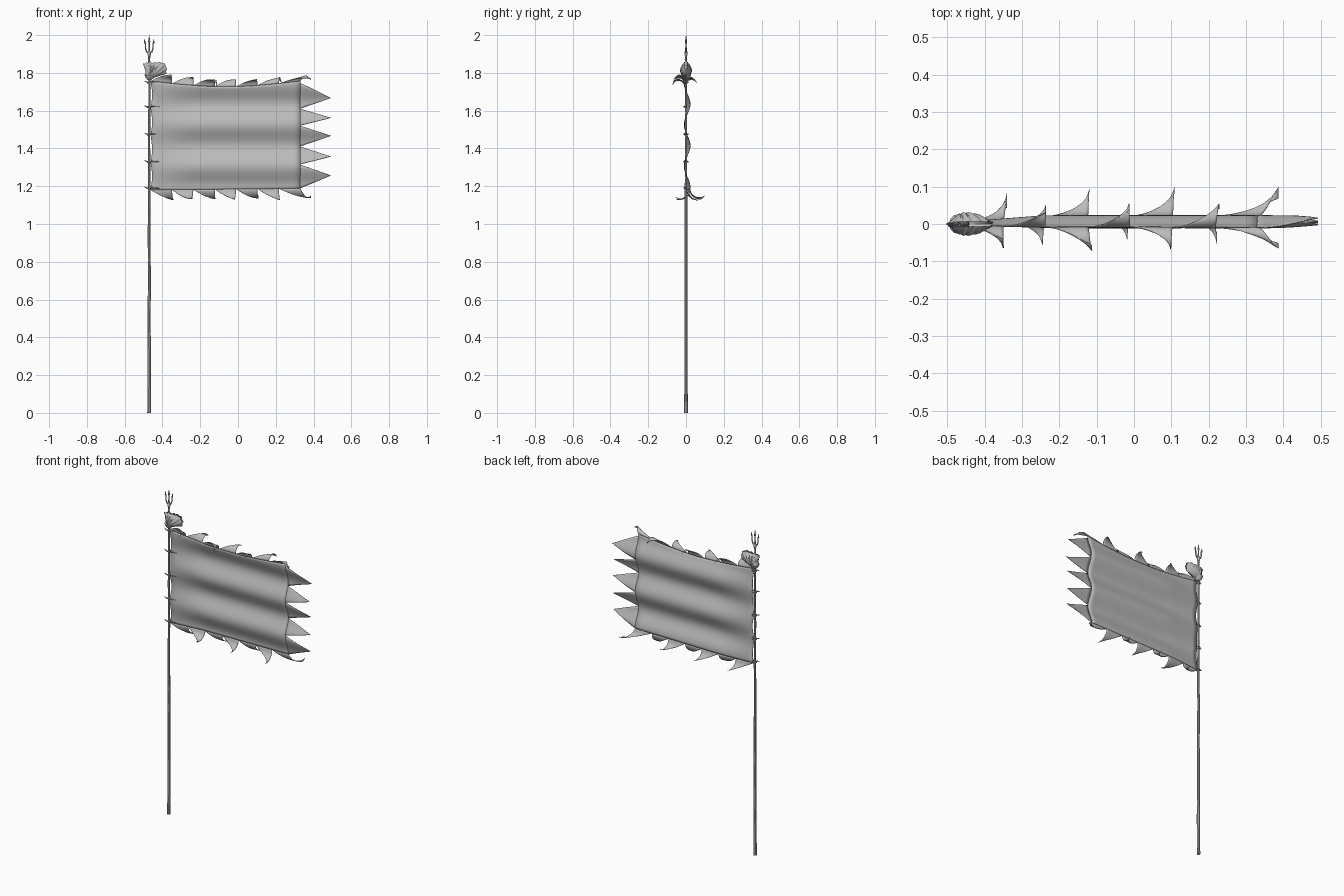
import bpy, math, random
from math import sin, cos, pi
from mathutils import Vector

random.seed(4)
cube = bpy.data.objects.get("Cube")
if cube:
    bpy.data.objects.remove(cube)

GREY = (0.5, 0.5, 0.5, 1)
mat = bpy.data.materials.new("plain grey")
mat.use_nodes = True
mat.diffuse_color = GREY
mat.node_tree.nodes["Principled BSDF"].inputs["Base Color"].default_value = GREY

POLE_X = -0.47
HOIST, FLY = -0.463, 0.33


def finish(name, verts, faces, angle=40):
    mesh = bpy.data.meshes.new(name)
    mesh.from_pydata(verts, [], faces)
    mesh.materials.append(mat)
    ob = bpy.data.objects.new(name, mesh)
    bpy.context.collection.objects.link(ob)
    bpy.ops.object.select_all(action='DESELECT')
    ob.select_set(True)
    bpy.context.view_layer.objects.active = ob
    bpy.ops.object.shade_smooth_by_angle(angle=math.radians(angle))
    return ob


def sheet(name, func, nu, nv, thick=0.0, angle=40):
    """Grid surface from func(u, v), u and v running 0..1."""
    verts = [func(i / nu, j / nv) for i in range(nu + 1) for j in range(nv + 1)]
    n = nv + 1
    faces = [(i * n + j, (i + 1) * n + j, (i + 1) * n + j + 1, i * n + j + 1)
             for i in range(nu) for j in range(nv)]
    ob = finish(name, verts, faces, angle)
    if thick:
        mod = ob.modifiers.new("thickness", 'SOLIDIFY')
        mod.thickness = thick
        mod.offset = 0
    return ob


def tube(name, points, radii, sides=8):
    """Round bar through points, capped at both ends."""
    pts = [Vector(p) for p in points]
    verts, faces = [], []
    for k, p in enumerate(pts):
        d = (pts[min(k + 1, len(pts) - 1)] - pts[max(k - 1, 0)]).normalized()
        a = d.cross(Vector((0, 1, 0)) if abs(d.y) < 0.9 else Vector((1, 0, 0))).normalized()
        b = d.cross(a)
        for s in range(sides):
            t = 2 * pi * s / sides
            verts.append(p + radii[k] * (a * cos(t) + b * sin(t)))
    for k in range(len(pts) - 1):
        for s in range(sides):
            q = (s + 1) % sides
            faces.append((k * sides + s, k * sides + q, (k + 1) * sides + q, (k + 1) * sides + s))
    faces += [tuple(range(sides))[::-1], tuple(range(len(verts) - sides, len(verts)))]
    return finish(name, verts, faces)


# Pole with a slight taper and uneven shaft
tube("pole", [(POLE_X + 0.002 * (i % 2) - 0.001, 0, 1.9 * i / 8) for i in range(9)],
     [0.0095 - 0.0045 * i / 8 for i in range(9)])

# Three-pronged spear head
tube("centre_prong", [(POLE_X, 0, z) for z in (1.88, 1.91, 1.96, 1.965, 2.0)],
     [0.006, 0.005, 0.003, 0.006, 0.0004])
for side, label in ((-1, "right"), (1, "left")):
    tube(label + "_prong",
         [(POLE_X + side * x, 0, z) for x, z in
          ((0, 1.905), (0.014, 1.912), (0.02, 1.93), (0.02, 1.955), (0.023, 1.958), (0.025, 1.982))],
         [0.004, 0.004, 0.0035, 0.003, 0.005, 0.0004])
tube("spear_collar", [(POLE_X, 0, z) for z in (1.89, 1.895, 1.91, 1.915)],
     [0.005, 0.009, 0.009, 0.005])


# Ribbed fan shell at the pole top
def shell_point(side):
    def f(u, v):
        a = math.radians(18 + 92 * u)
        r = (0.088 + 0.03 * math.exp(-((u - 0.27) / 0.25) ** 2) + 0.003 * cos(u * 14 * pi)) * v
        puff = 0.03 * sin(pi * u) ** 0.5 * sin(pi * (0.08 + 0.85 * v)) if 0 < u < 1 else 0
        y = side * puff * (1 + 0.13 * cos(u * 14 * pi) * v)
        return (POLE_X - 0.003 + r * cos(a), y, 1.765 + r * sin(a))
    return f


for side, label in ((-1, "front"), (1, "back")):
    sheet("shell_" + label, shell_point(side), 28, 10, angle=60)

# Stepped whorls behind the shell
whorl = [(1.762, 0.008), (1.772, 0.02), (1.79, 0.027), (1.798, 0.022), (1.816, 0.022),
         (1.822, 0.016), (1.838, 0.016), (1.843, 0.01), (1.862, 0.004)]
tube("shell_whorls", [(POLE_X + 0.002, 0, z) for z, r in whorl], [r for z, r in whorl], 12)


# Cloth: horizontal folds that deepen away from the pole
def top_z(x):
    return 1.757 - 0.03 * sin(pi * (x - HOIST) / (FLY - HOIST))


def bottom_z(x):
    return 1.18 + 0.01 * (x - HOIST)


def cloth_y(x, z):
    u = (x - HOIST) / (FLY - HOIST)
    amp = 0.016 * min(1, 0.25 + 2.5 * u)
    return 0.006 * min(1, 4 * u) - amp * sin(2 * pi * (z - 1.47) / 0.22)


def cloth_point(u, v):
    x = HOIST + (FLY - HOIST) * u
    z = bottom_z(x) + (top_z(x) - bottom_z(x)) * v
    # scalloped hoist edge between the ties
    x += 0.008 * (1 - u) ** 8 * abs(sin(4 * pi * v))
    return (x, cloth_y(x, z), z)


sheet("flag_cloth", cloth_point, 24, 48, 0.003)

# Pointed tails along the fly edge
roots = [1.748, 1.61, 1.52, 1.41, 1.315, 1.188]
tips = [1.667, 1.562, 1.467, 1.357, 1.257]
for k, tip in enumerate(tips):
    def tail(u, v, hi=roots[k], lo=roots[k + 1], tip=tip):
        x = 0.328 + 0.164 * u
        z = (lo + (hi - lo) * v) * (1 - u) + tip * u
        return (x, cloth_y(x, z), z)
    sheet("flag_tail_%d" % (k + 1), tail, 8, 8, 0.003)

# Curled ragged flaps along the top and bottom edges
COUNT = 7
STEP = (FLY - HOIST) / COUNT
for edge, up, length, curl in ((top_z, 1, 0.092, 2.7), (bottom_z, -1, 0.1, 2.0)):
    for k in range(COUNT):
        x0 = HOIST + STEP * k
        side = -1 if (k % 2 == 0) == (up > 0) else 1
        bend = curl * random.uniform(0.85, 1.15)
        size = length * random.uniform(0.85, 1.1)
        lean = random.uniform(0.9, 1.15) if k < COUNT - 1 else 1.5

        def flap(u, v):
            s = u * (1 - v) + lean * v
            x = x0 + STEP * s
            xb = min(max(x0 + STEP * u, HOIST), FLY)
            r, t = size / bend, bend * v * (0.7 + 0.3 * u)
            zb = edge(xb)
            return (x, cloth_y(xb, zb) + side * r * (1 - cos(t)), zb + up * r * sin(t))
        sheet("%s_flap_%d" % ("top" if up > 0 else "bottom", k + 1), flap, 8, 10, 0.003)

# Cord ties holding the cloth to the pole
for k, z in enumerate((1.75, 1.62, 1.475, 1.33, 1.19)):
    ring = [(POLE_X + 0.004 + 0.013 * cos(t * pi / 6), 0.011 * sin(t * pi / 6), z + 0.003 * cos(t * pi / 6))
            for t in range(13)]
    tube("tie_ring_%d" % (k + 1), ring, [0.003] * 13, 6)
    tube("tie_end_%d" % (k + 1),
         [(-0.495, -0.006, z + 0.006), (-0.48, -0.011, z), (-0.455, -0.009, z + 0.002), (-0.415, -0.004, z)],
         [0.002, 0.0035, 0.003, 0.001], 6)
